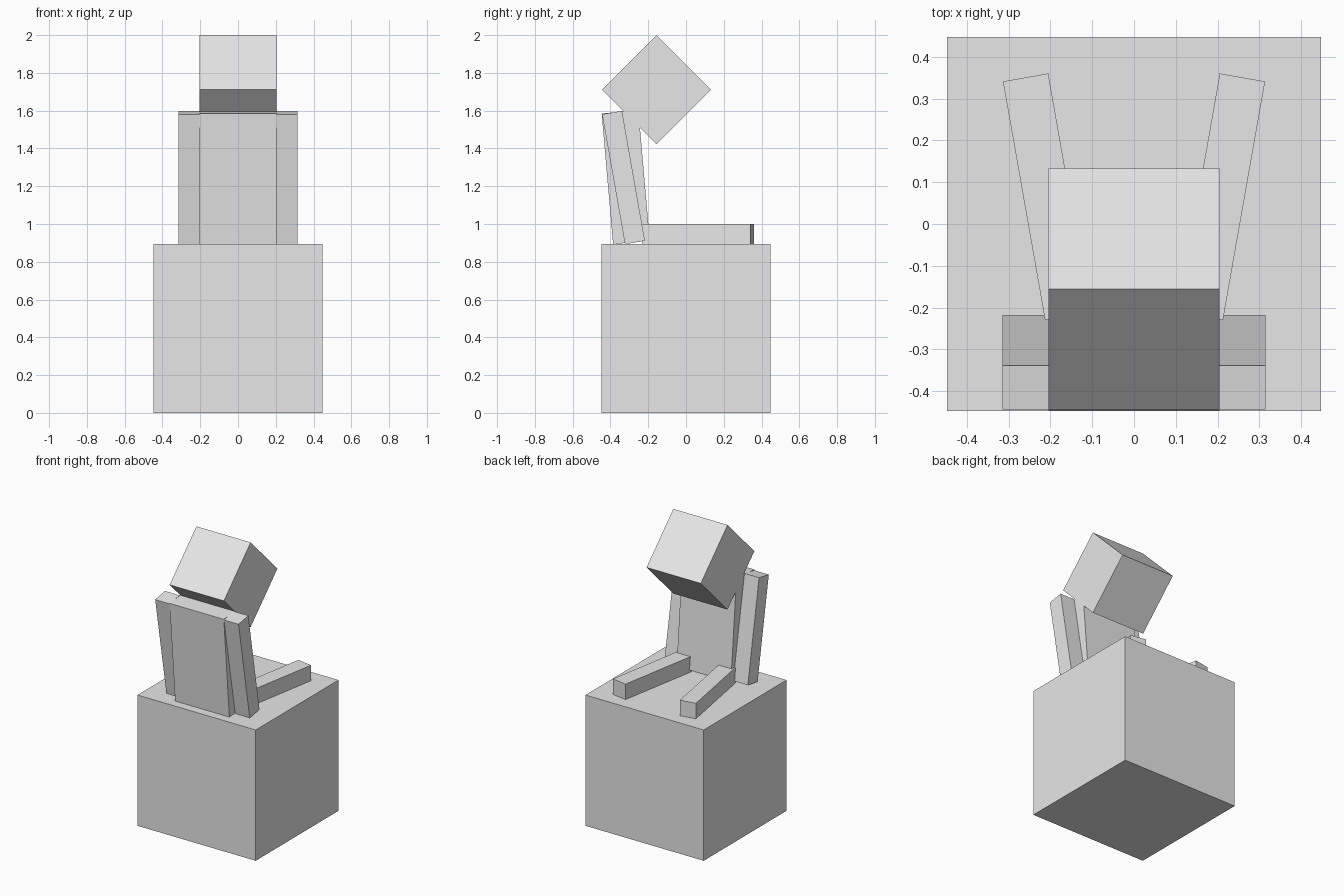
import bpy
import bmesh
from math import radians
from mathutils import Matrix, Euler, Vector

cube = bpy.data.objects.get("Cube")
if cube:
    bpy.data.objects.remove(cube, do_unlink=True)

GREY = (0.8, 0.8, 0.8, 1.0)
grey = bpy.data.materials.new("plain grey")
grey.use_nodes = True
grey.diffuse_color = GREY
for node in grey.node_tree.nodes:
    if node.type == 'BSDF_PRINCIPLED':
        node.inputs["Base Color"].default_value = GREY


def box(name, centre, size, tilt=0, turn=0):
    """Box tilted about x and turned about z, in degrees."""
    bm = bmesh.new()
    bmesh.ops.create_cube(bm, size=1, matrix=Matrix.Diagonal((*size, 1)))
    mesh = bpy.data.meshes.new(name)
    bm.to_mesh(mesh)
    bm.free()
    mesh.materials.append(grey)
    obj = bpy.data.objects.new(name, mesh)
    obj.location = Vector(centre)
    obj.rotation_euler = Euler((radians(tilt), 0, radians(turn)))
    bpy.context.collection.objects.link(obj)
    return obj


# Large block used as the seat
BLOCK = 0.894
box("seat_block", (0, 0, BLOCK / 2), (BLOCK, BLOCK, BLOCK))

# Leaning torso and bowed head
box("torso", (0, -0.319, 1.248), (0.41, 0.195, 0.694), tilt=5)
box("head", (0, -0.156, 1.711), (0.41, 0.409, 0.409), tilt=45)

# Arms lean back, legs lie splayed on the block
for side, sign in (("left", 1), ("right", -1)):
    box(side + "_arm", (sign * 0.26, -0.331, 1.246),
        (0.11, 0.107, 0.698), tilt=10)
    box(side + "_leg", (sign * 0.209, 0.065, BLOCK + 0.053),
        (0.11, 0.58, 0.106), turn=-sign * 10)
